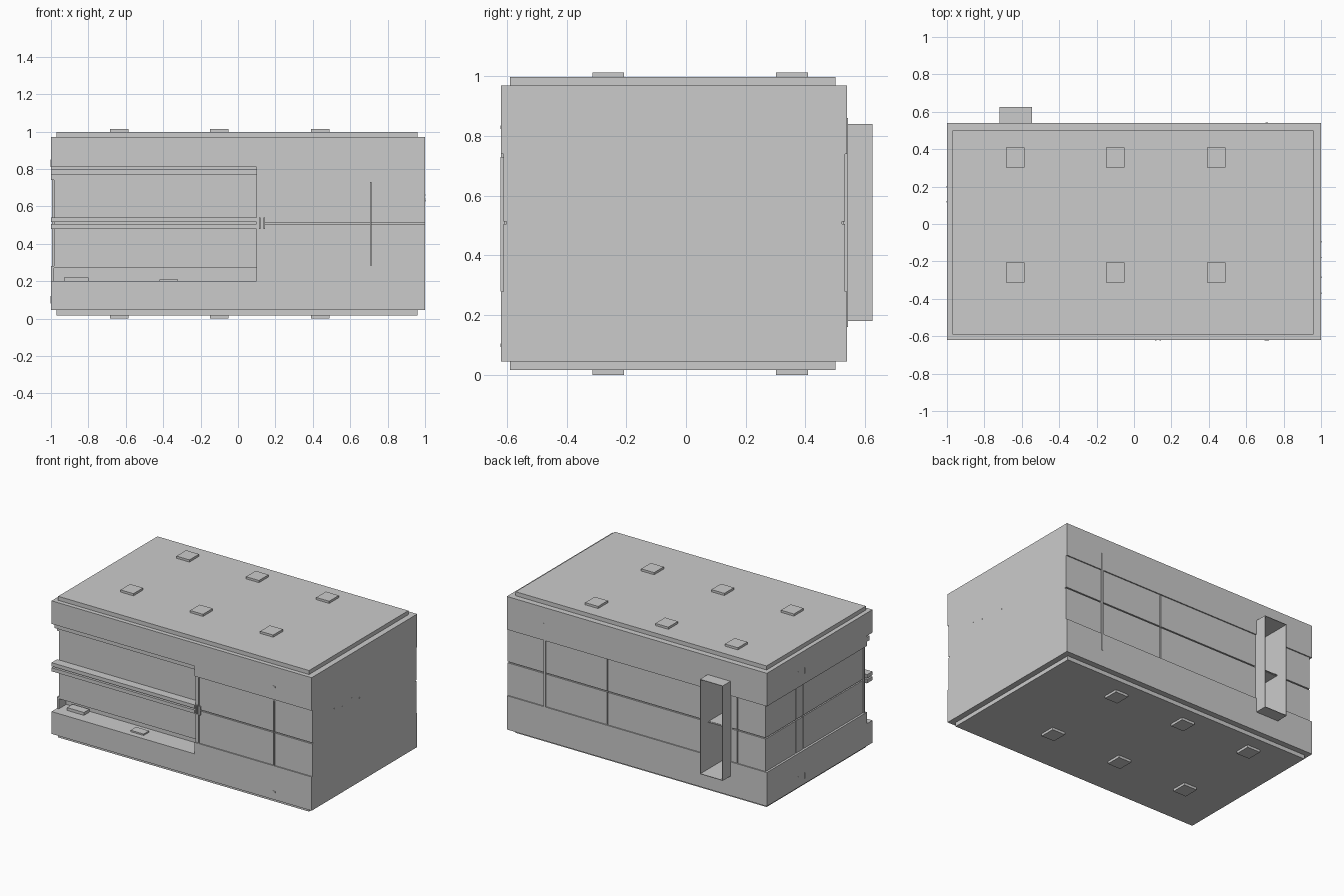
import bpy

cube = bpy.data.objects.get("Cube")
if cube:
    bpy.data.objects.remove(cube, do_unlink=True)

grey = bpy.data.materials.new("plain_grey")
grey.use_nodes = True
colour = (0.6, 0.6, 0.6, 1)
grey.diffuse_color = colour
grey.node_tree.nodes["Principled BSDF"].inputs["Base Color"].default_value = colour


def box(name, x, y, z):
    """Box spanning three (low, high) ranges."""
    verts = [(a, b, c) for a in x for b in y for c in z]
    faces = [(0, 1, 3, 2), (4, 6, 7, 5), (0, 4, 5, 1),
             (2, 3, 7, 6), (0, 2, 6, 4), (1, 5, 7, 3)]
    mesh = bpy.data.meshes.new(name)
    mesh.from_pydata(verts, [], faces)
    mesh.materials.append(grey)
    obj = bpy.data.objects.new(name, mesh)
    bpy.context.collection.objects.link(obj)
    return obj


def cut(target, x, y, z):
    cutter = box("cutter", x, y, z)
    cutter.hide_render = True
    mod = target.modifiers.new("cut", 'BOOLEAN')
    mod.operation, mod.solver, mod.object = 'DIFFERENCE', 'EXACT', cutter
    bpy.context.view_layer.objects.active = target
    bpy.ops.object.modifier_apply(modifier=mod.name)
    bpy.data.objects.remove(cutter, do_unlink=True)


FRONT, BACK = -0.62, 0.54
LOW, MID, HIGH = 0.28, 0.51, 0.74

# Main body with shallow panel recesses on front, back and one end
body = box("body", (-1, 1), (FRONT, BACK), (0.045, 0.97))
cut(body, (0.1, 1.1), (-0.7, FRONT + 0.008), (LOW, HIGH))
cut(body, (-1.1, 1.1), (BACK - 0.008, 0.7), (LOW, HIGH))
cut(body, (-1.1, -0.985), (-0.7, 0.7), (LOW, HIGH))

# Front opening, with a deeper sill trough under its panel
cut(body, (-1.1, 0.1), (-0.7, FRONT + 0.06), (0.2, 0.81))
cut(body, (-0.985, 0.1), (-0.7, FRONT + 0.14), (0.2, 0.27))
box("sill_step", (-0.93, -0.8), (FRONT + 0.07, FRONT + 0.13), (0.2, 0.22))
box("sill_pad", (-0.42, -0.32), (FRONT + 0.04, FRONT + 0.1), (0.2, 0.21))

# Rail across the front opening
box("front_rail_upper", (-1, 0.1), (FRONT, FRONT + 0.06), (0.515, 0.54))
box("front_rail_lower", (-1, 0.1), (FRONT, FRONT + 0.06), (0.48, 0.505))
box("lintel_lip", (-1, 0.1), (FRONT + 0.03, FRONT + 0.06), (0.77, 0.8))

# Two duct pockets behind the rear vent, and its open frame
vx, vz, t = (-0.72, -0.545), (0.18, 0.84), 0.004
inner = (vx[0] + t, vx[1] - t)
for low, high in ((vz[0] + t, MID - t), (MID + t, vz[1] - t)):
    cut(body, inner, (BACK - 0.4, 0.7), (low, high))
vy = (BACK - 0.01, 0.625)
for side, x in (("right", (vx[0], inner[0])), ("left", (inner[1], vx[1]))):
    box("vent_wall_" + side, x, vy, vz)
for level, z in (("bottom", vz[0] + t / 2), ("shelf", MID), ("top", vz[1] - t / 2)):
    depth = (vy[0], BACK) if level == "shelf" else vy
    box("vent_" + level, inner, depth, (z - t / 2, z + t / 2))

# Lips and square pads, repeated above and below
for level, lip, pad in (("top", (0.97, 0.998), (0.998, 1.013)),
                        ("bottom", (0.017, 0.045), (0, 0.017))):
    box(level + "_lip", (-0.97, 0.96), (-0.59, 0.5), lip)
    for x in (-0.635, -0.1, 0.44):
        for y in (-0.26, 0.355):
            box(level + "_pad", (x - 0.05, x + 0.05), (y - 0.053, y + 0.053), pad)


# Panel seams cut as narrow grooves
def seam(v, w=0.004):
    return (v - w, v + w)


back_skin = (BACK - 0.018, 0.7)
front_skin = (-0.7, FRONT + 0.018)
end_skin = (-1.1, -0.995 + 0.02)
cut(body, (-0.54, 1.1), back_skin, seam(MID))
cut(body, (-1.1, -0.73), back_skin, seam(MID))
cut(body, (0.14, 1.1), front_skin, seam(MID))
cut(body, end_skin, (-0.54, 0.7), seam(MID))
for x in (0.23, -0.77):
    cut(body, seam(x), back_skin, (LOW, HIGH))
for y in (0.12, 0.2):
    cut(body, end_skin, seam(y), (LOW, HIGH))

# Latch rods and hinges
box("rear_rod", seam(0.71, 0.007), (BACK - 0.012, BACK + 0.002), (0.16, 0.86))
box("front_rod", seam(0.71), (FRONT - 0.002, FRONT + 0.012), (LOW, 0.73))
box("front_hinge_rod", seam(0.13), (FRONT, FRONT + 0.012), (LOW, HIGH))
for x in (0.115, 0.14):
    box("front_hinge", seam(x), (FRONT - 0.002, FRONT + 0.012), (0.48, 0.54))
box("end_rod", (-0.995, -0.98), seam(-0.54), (LOW, HIGH))
for z in (0.1, 0.83):
    box("front_catch", seam(0.71, 0.012), (FRONT - 0.002, FRONT), seam(z, 0.006))
    for y in (0.2, 0.12):
        box("end_catch", (-1.002, -1), seam(y), seam(z, 0.02))

# Tiny studs on the plain end
for y, z in ((-0.37, 0.66), (-0.285, 0.64), (-0.18, 0.66), (-0.095, 0.63)):
    box("end_stud", (1, 1.002), seam(y, 0.003), seam(z, 0.003))
